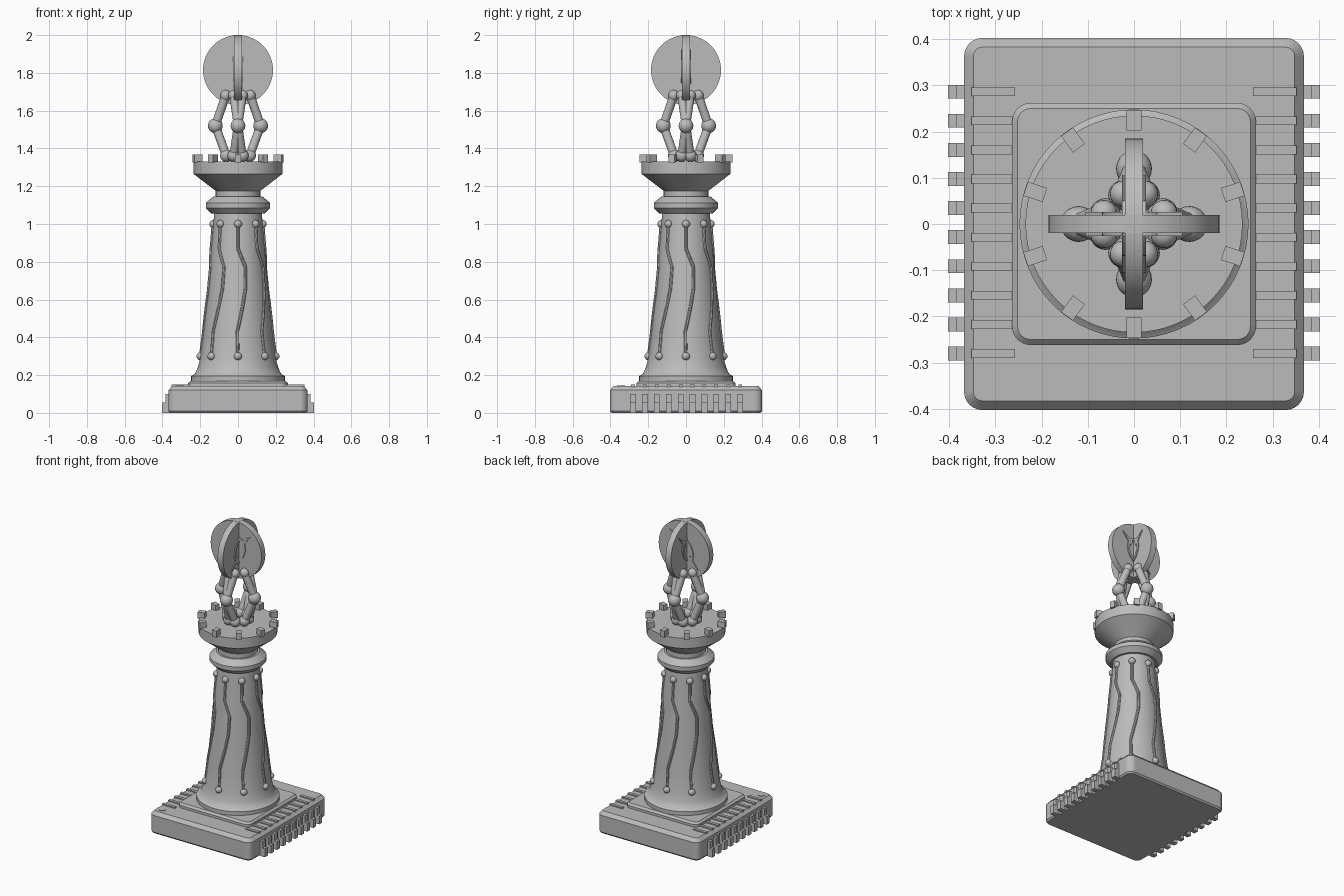
import bpy, bmesh
from math import sin, cos, pi, radians
from mathutils import Vector, Matrix

cube = bpy.data.objects.get("Cube")
if cube:
    bpy.data.objects.remove(cube)

grey = bpy.data.materials.new("stone grey")
grey.use_nodes = True
grey.diffuse_color = (0.5, 0.5, 0.5, 1)
grey.node_tree.nodes["Principled BSDF"].inputs["Base Color"].default_value = (0.5, 0.5, 0.5, 1)


def finish(name, bm, smooth=True):
    bmesh.ops.recalc_face_normals(bm, faces=bm.faces)
    mesh = bpy.data.meshes.new(name)
    bm.to_mesh(mesh)
    bm.free()
    mesh.materials.append(grey)
    obj = bpy.data.objects.new(name, mesh)
    bpy.context.collection.objects.link(obj)
    if smooth:
        bpy.ops.object.select_all(action="DESELECT")
        obj.select_set(True)
        bpy.context.view_layer.objects.active = obj
        bpy.ops.object.shade_smooth_by_angle(angle=radians(35))
    return obj


def loft(bm, rings):
    """Skin closed rings of points and cap both ends."""
    loops = [[bm.verts.new(p) for p in ring] for ring in rings]
    n = len(loops[0])
    for a, b in zip(loops, loops[1:]):
        for i in range(n):
            j = (i + 1) % n
            bm.faces.new((a[i], a[j], b[j], b[i]))
    bm.faces.new(loops[0][::-1])
    bm.faces.new(loops[-1])


def circle(r, z, n=64):
    return [(r * cos(2 * pi * i / n), r * sin(2 * pi * i / n), z) for i in range(n)]


def rounded_rect(hx, hy, r, z):
    pts = []
    for q, (sx, sy) in enumerate([(1, 1), (-1, 1), (-1, -1), (1, -1)]):
        for k in range(7):
            a = (q + k / 6) * pi / 2
            pts.append((sx * (hx - r) + r * cos(a), sy * (hy - r) + r * sin(a), z))
    return pts


def box(bm, lo, hi, turn=0):
    lo, hi = Vector(lo), Vector(hi)
    size = Matrix.Diagonal((*(hi - lo), 1))
    bmesh.ops.create_cube(bm, size=1, matrix=Matrix.Rotation(turn, 4, "Z")
                          @ Matrix.Translation((lo + hi) / 2) @ size)


def ball(bm, p, r):
    bmesh.ops.create_uvsphere(bm, u_segments=20, v_segments=12, radius=r,
                              matrix=Matrix.Translation(p))


def rod(bm, a, b, r, sides=14):
    a, b = Vector(a), Vector(b)
    turn = (b - a).to_track_quat("Z", "Y").to_matrix().to_4x4()
    bmesh.ops.create_cone(bm, cap_ends=True, segments=sides, radius1=r, radius2=r,
                          depth=(b - a).length, matrix=Matrix.Translation((a + b) / 2) @ turn)


# Chip-shaped base and the stepped plate above it
for name, hx, hy, levels in [
        ("base", 0.368, 0.403, [(0.008, 0), (0, 0.01), (0, 0.12), (0.02, 0.142)]),
        ("step_plate", 0.264, 0.262, [(0, 0.14), (0, 0.158), (0.012, 0.17)])]:
    bm = bmesh.new()
    loft(bm, [rounded_rect(hx - d, hy - d, 0.04 - d, z) for d, z in levels])
    finish(name, bm, False)

# Contact pins along both sides, with raised strips on the base top
pins, strips = bmesh.new(), bmesh.new()
for i in range(10):
    y = 0.003 + 0.063 * (i - 4.5)
    for turn, s in ((0, 1), (pi, -1)):
        c = y * s
        box(pins, (0.355, c - 0.015, 0), (0.403, c + 0.015, 0.055), turn)
        box(pins, (0.355, c - 0.015, 0.05), (0.385, c + 0.015, 0.1), turn)
        box(strips, (0.258, c - 0.0095, 0.135), (0.352, c + 0.0095, 0.149), turn)
finish("contact_pins", pins, False)
finish("top_strips", strips, False)

# Small corner marker
bm = bmesh.new()
rod(bm, (-0.31, -0.343, 0.135), (-0.31, -0.343, 0.145), 0.021, 32)
finish("corner_marker", bm)

# Turned tower
shaft = [(0.248, 0.168), (0.248, 0.195), (0.228, 0.207), (0.213, 0.24), (0.2, 0.29),
         (0.185, 0.4), (0.165, 0.6), (0.147, 0.8), (0.133, 0.97), (0.126, 1.06)]
collar = [(0.14, 1.055), (0.17, 1.085), (0.17, 1.112), (0.13, 1.145)]
head = [(0.118, 1.13), (0.118, 1.175), (0.235, 1.265), (0.235, 1.332)]
for name, profile in (("tower_shaft", shaft), ("tower_collar", collar), ("tower_head", head)):
    bm = bmesh.new()
    loft(bm, [circle(r, z) for r, z in profile])
    finish(name, bm)

# Battlements
bm = bmesh.new()
for i in range(10):
    box(bm, (0.203, -0.016, 1.325), (0.247, 0.016, 1.368), pi / 2 + i * pi / 5)
finish("battlements", bm, False)


# Wavy circuit traces on the shaft, ending in round dots
def shaft_radius(z):
    for (r0, z0), (r1, z1) in zip(shaft, shaft[1:]):
        if z0 <= z <= z1:
            return r0 + (r1 - r0) * (z - z0) / (z1 - z0)


path = [(0, 0.3), (-0.02, 0.43), (0.14, 0.56), (0.25, 0.66), (0.27, 0.77), (0.0, 0.87), (0, 1.0)]
traces, dots = bmesh.new(), bmesh.new()
for i in range(8):
    pts = []
    for (a0, z0), (a1, z1) in zip(path, path[1:]):
        for k in range(4):
            t = k / 4
            pts.append((a0 + (a1 - a0) * t, z0 + (z1 - z0) * t))
    pts.append(path[-1])
    pts = [Vector((shaft_radius(z) * cos(a + i * pi / 4),
                   shaft_radius(z) * sin(a + i * pi / 4), z)) for a, z in pts]
    for a, b in zip(pts, pts[1:]):
        rod(traces, a, b, 0.009, 8)
    for p in (pts[0], pts[-1]):
        ball(dots, p, 0.021)
finish("circuit_traces", traces)
finish("trace_dots", dots)

# Four jointed struts: paired feet and tops meet at an outer knee
balls, rods = bmesh.new(), bmesh.new()
for i in range(4):
    turn = Matrix.Rotation(i * pi / 2, 3, "Z")
    knee = turn @ Vector((0.12, 0, 1.52))
    ball(balls, knee, 0.039)
    for s in (-1, 1):
        foot = turn @ Vector((0.062, 0.023 * s, 1.362))
        top = turn @ Vector((0.065, 0.023 * s, 1.68))
        ball(balls, foot, 0.033)
        ball(balls, top, 0.029)
        rod(rods, foot, knee, 0.023)
        rod(rods, knee, top, 0.023)
finish("strut_joints", balls)
finish("strut_rods", rods)

# Two crossed discs, each with a raised leaf ring and spike on both faces
discs, relief = bmesh.new(), bmesh.new()


def plate(bm, outline, half, place):
    loft(bm, [[place @ Vector((x, y, z)) for x, y in outline] for z in (-half, half)])


for turn in (0, pi / 2):
    place = (Matrix.Translation((0, 0, 1.815)) @ Matrix.Rotation(turn, 4, "Z")
             @ Matrix.Rotation(pi / 2, 4, "X"))
    plate(discs, [(x, y) for x, y, _ in circle(0.185, 0, 72)], 0.02, place)
    tilt = place @ Matrix.Rotation(radians(-25), 4, "Z")
    n = 32
    for i in range(n):
        a, b = 2 * pi * i / n, 2 * pi * (i + 1) / n
        plate(relief, [(0.064 * cos(a), 0.09 * sin(a)), (0.064 * cos(b), 0.09 * sin(b)),
                       (0.05 * cos(b), 0.074 * sin(b)), (0.05 * cos(a), 0.074 * sin(a))],
              0.026, tilt)
    plate(relief, [(0.105, 0.11), (0.03, 0.06), (0.045, 0.03)], 0.026, place)
    plate(relief, [(-0.105, -0.11), (-0.03, -0.06), (-0.045, -0.03)], 0.026, place)
bmesh.ops.remove_doubles(relief, verts=relief.verts, dist=1e-5)
finish("crossed_discs", discs)
finish("disc_relief", relief, False)
